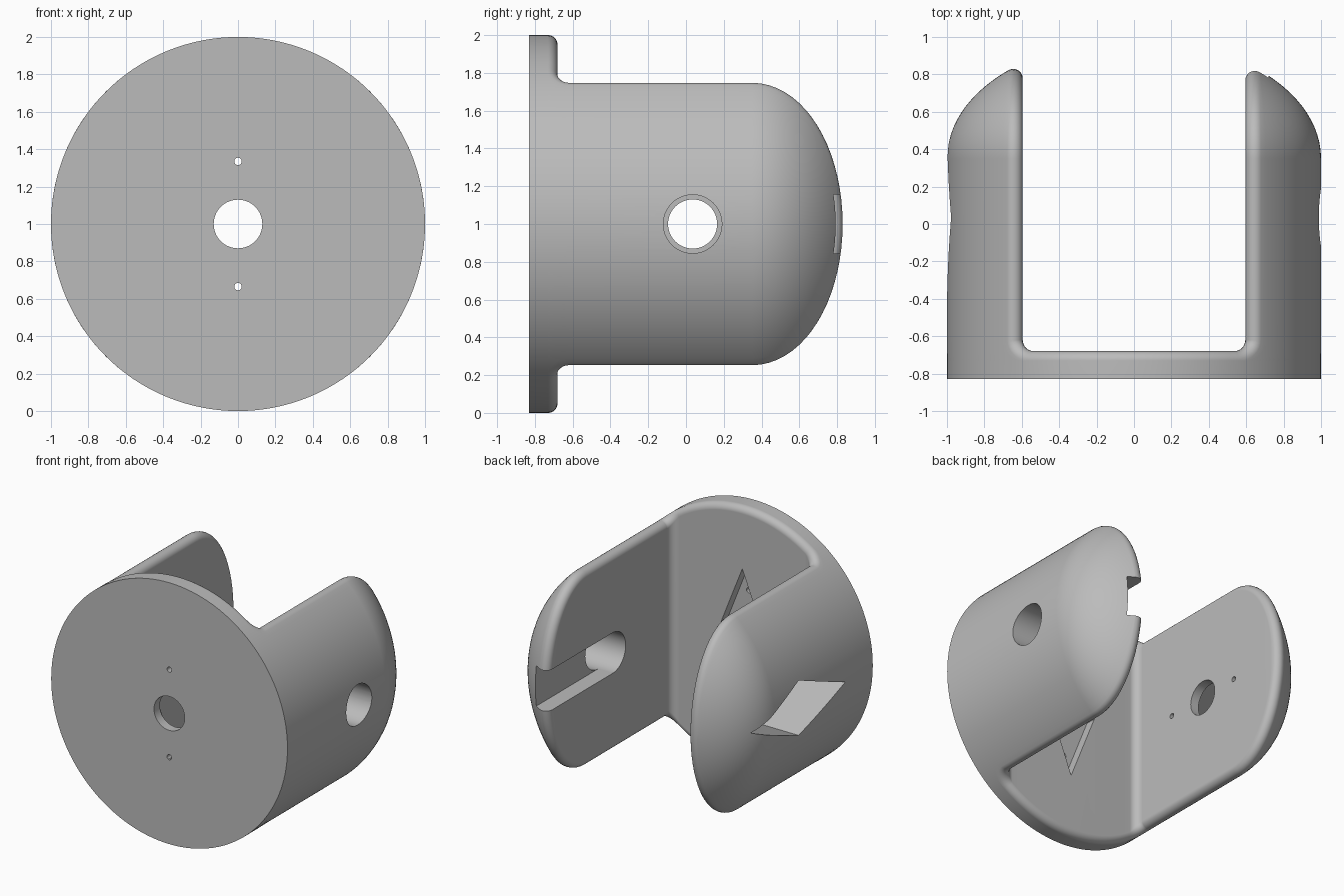
import bpy, bmesh
from math import sin, cos, pi, sqrt, atan2
from mathutils import Vector, Matrix

if "Cube" in bpy.data.objects:
    bpy.data.objects.remove(bpy.data.objects["Cube"])

grey = bpy.data.materials.new("plain_grey")
grey.use_nodes = True
grey.diffuse_color = (0.5, 0.5, 0.5, 1)
grey.node_tree.nodes["Principled BSDF"].inputs["Base Color"].default_value = (0.5, 0.5, 0.5, 1)

FRONT, FLOOR, WALL = -0.83, -0.68, 0.595   # front plane, slot floor, inner arm face
R, CORNER = 0.05, 0.06                     # rim fillet, inner corner radius
DOME, DEPTH = 0.35, 0.585                  # dome start and inset dome depth
CORE = 1 - R
AXIS_Y = 0.035                             # pivot position along the arms
FILLET, ARC = 7, 48


def make_object(name, bm):
    bmesh.ops.recalc_face_normals(bm, faces=bm.faces)
    mesh = bpy.data.meshes.new(name)
    bm.to_mesh(mesh)
    bm.free()
    mesh.materials.append(grey)
    obj = bpy.data.objects.new(name, mesh)
    bpy.context.collection.objects.link(obj)
    return obj


# Path of the rim fillet centre: arm tip, inner corner, middle of the disc
cx = WALL + R
tip = DOME + DEPTH * sqrt(1 - (cx / CORE) ** 2)
path = [(cx, DOME + (tip - DOME) * cos(i / 18 * pi / 2), (-1, 0, 0)) for i in range(19)]
kx, ky = WALL - CORNER, FLOOR + CORNER
for i in range(9):
    t = i / 8 * pi / 2
    path.append((kx + (R + CORNER) * cos(t), ky - (R + CORNER) * sin(t), (-cos(t), sin(t), 0)))
last_arm = len(path) - 1
path += [(kx * (1 - i / 12), FLOOR - R, (0, 1, 0)) for i in range(1, 13)]

# Half of the body: rounded rim, outer skin and slot faces
bm = bmesh.new()
tops, bottoms, arcs = [], [], []
for j, (x, y, inward) in enumerate(path):
    rise = max(0, y - DOME)
    z = sqrt(max(0, CORE ** 2 * (1 - (rise / DEPTH) ** 2) - x * x))
    centre = Vector((x, y, z))
    outward = Vector((x, rise * (CORE / DEPTH) ** 2, z)).normalized()
    row = [centre + R * Vector(inward).slerp(outward, k / FILLET) for k in range(FILLET + 1)]
    top = [bm.verts.new(p) for p in row]
    bottom = [bm.verts.new((p.x, p.y, -p.z)) for p in row]
    tops.append(top)
    bottoms.append(bottom)
    if j <= last_arm:
        p = row[-1]
        radius, phi = sqrt(p.x ** 2 + p.z ** 2), atan2(p.z, p.x)
        angles = [phi * (1 - 2 * k / ARC) for k in range(1, ARC)]
        middle = [bm.verts.new((radius * cos(a), p.y, radius * sin(a))) for a in angles]
        arcs.append([top[-1]] + middle + [bottom[-1]])


def strip(a, b):
    for k in range(len(a) - 1):
        bm.faces.new((a[k], a[k + 1], b[k + 1], b[k]))


for j in range(len(path) - 1):
    strip(tops[j], tops[j + 1])
    strip(bottoms[j], bottoms[j + 1])
    strip([tops[j][0], bottoms[j][0]], [tops[j + 1][0], bottoms[j + 1][0]])
    if j < last_arm:
        strip(arcs[j], arcs[j + 1])

# Disc edge and front face
edge = [t[-1] for t in reversed(tops[last_arm + 1:])] + arcs[-1]
edge += [b[-1] for b in bottoms[last_arm + 1:]]
front = [bm.verts.new((v.co.x, FRONT, v.co.z)) for v in edge]
strip(edge, front)
bm.faces.new(front)

# Mirror to the other arm
copy = bmesh.ops.duplicate(bm, geom=bm.verts[:] + bm.edges[:] + bm.faces[:])["geom"]
for v in copy:
    if isinstance(v, bmesh.types.BMVert):
        v.co.x *= -1
bmesh.ops.remove_doubles(bm, verts=bm.verts, dist=0.00002)
bmesh.ops.translate(bm, verts=bm.verts, vec=(0, 0, 1))
body = make_object("clevis_body", bm)


# Cutters: outline points (u, v) pushed along x or y
def prism(name, axis, outline, start, end):
    bm = bmesh.new()
    place = (lambda u, v, d: (d, u + AXIS_Y, v + 1)) if axis == "x" else (lambda u, v, d: (u, d, v + 1))
    a = [bm.verts.new(place(u, v, start)) for u, v in outline]
    b = [bm.verts.new(place(u, v, end)) for u, v in outline]
    bm.faces.new(a)
    bm.faces.new(b)
    for k in range(len(a)):
        n = (k + 1) % len(a)
        bm.faces.new((a[k], a[n], b[n], b[k]))
    obj = make_object(name, bm)
    obj.hide_render = True
    return obj


def circle(r, n, u=0, v=0):
    return [(u + r * cos(2 * pi * k / n), v + r * sin(2 * pi * k / n)) for k in range(n)]


def diamond(u, v):
    return [(u, 0), (0, v), (-u, 0), (0, -v)]


LONG, SHORT, SCREW = 0.53, 0.21, 0.335
cutters = [
    prism("arm_pocket", "x", diamond(LONG, SHORT), -1.2, -0.665),
    prism("arm_hole", "x", circle(0.13, 48), -0.8, -0.5),
    prism("disc_pocket", "y", diamond(SHORT, LONG), -0.76, -0.5),
    prism("disc_hole", "y", circle(0.13, 48), -0.9, -0.7),
    prism("pivot_hole", "x", circle(0.155, 48), 0.5, 1.2),
    prism("pivot_slot", "x", [(0, -0.155), (1, -0.155), (1, 0.155), (0, 0.155)], 0.5, 0.72),
]
for s in (-SCREW, SCREW):
    cutters.append(prism("arm_screw_hole", "x", circle(0.02, 16, s, 0), -0.8, -0.5))
    cutters.append(prism("disc_screw_hole", "y", circle(0.02, 16, 0, s), -0.9, -0.7))

bpy.ops.object.select_all(action="DESELECT")
bpy.context.view_layer.objects.active = body
body.select_set(True)
for cutter in cutters:
    mod = body.modifiers.new("cut", "BOOLEAN")
    mod.operation, mod.solver, mod.object = "DIFFERENCE", "EXACT", cutter
    bpy.ops.object.modifier_apply(modifier=mod.name)
    bpy.data.objects.remove(cutter)

# Smooth shading with crisp cut edges
bpy.ops.object.shade_smooth_by_angle(angle=pi / 6)
weighted = body.modifiers.new("weighted_normals", "WEIGHTED_NORMAL")
weighted.keep_sharp = True
